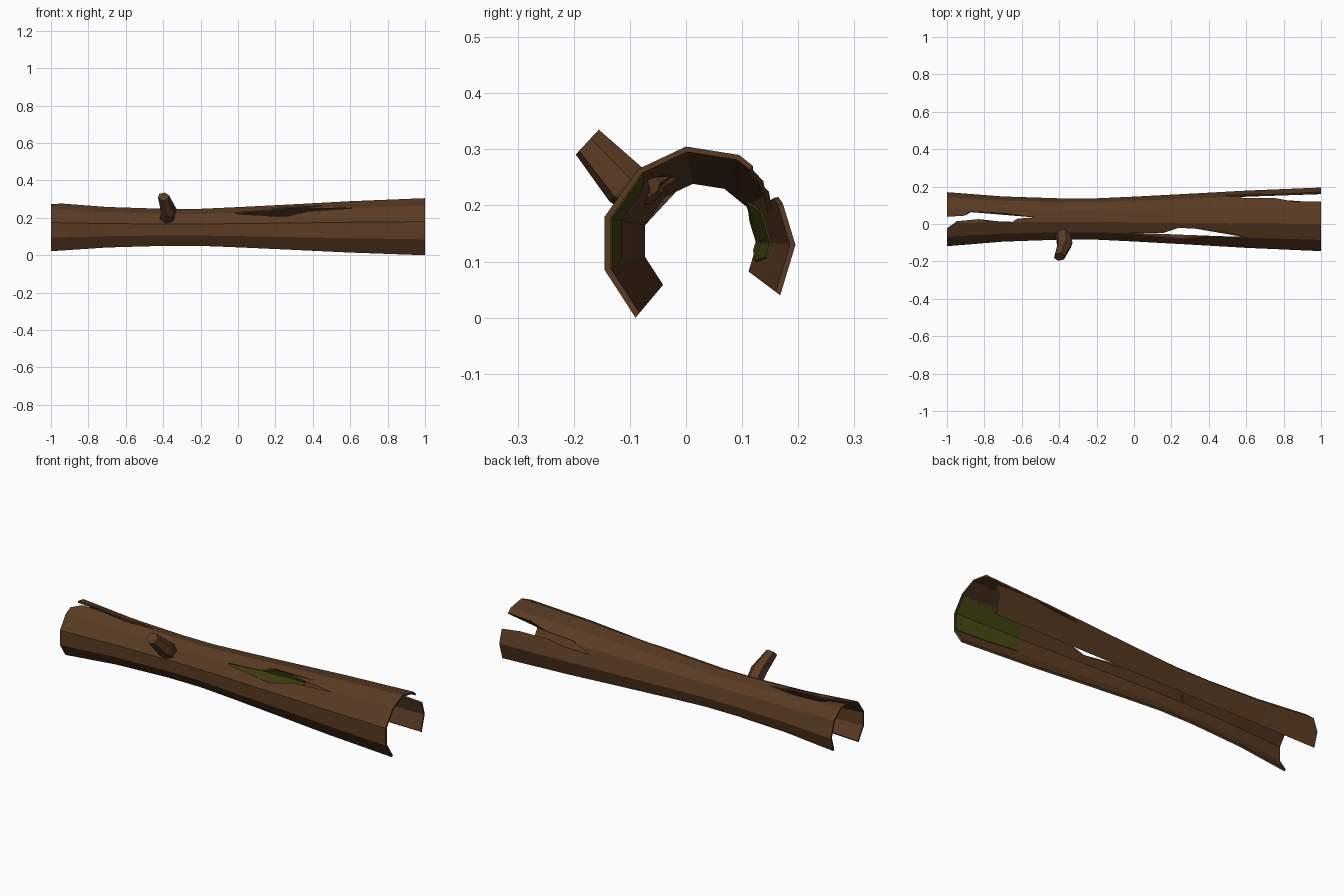
import bpy, bmesh, math
from mathutils import Vector

if "Cube" in bpy.data.objects:
    bpy.data.objects.remove(bpy.data.objects["Cube"])

CY, CZ = 0.03, 0.143            # axis the log swells around
PROFILE = [(-.09, 0), (-.145, .085), (-.145, .18), (-.085, .265), (0, .305),
           (.095, .29), (.163, .235), (.195, .13), (.168, .04)]
SWELL = [(-1, .85), (-.7, .71), (-.4, .65), (-.2, .65), (0, .705),
         (.3, .80), (.6, .90), (1, 1)]


def material(name, color):
    m = bpy.data.materials.new(name)
    m.diffuse_color = (*color, 1)
    m.use_nodes = True
    m.node_tree.nodes["Principled BSDF"].inputs["Base Color"].default_value = m.diffuse_color
    return m


bark = material("bark", (.10, .044, .017))
moss = material("moss", (.06, .06, .006))


def swell(x):
    for (x0, s0), (x1, s1) in zip(SWELL, SWELL[1:]):
        if x <= x1:
            return s0 + (s1 - s0) * (x - x0) / (x1 - x0)
    return 1


def on_log(x, k, inset):
    i = min(int(k), len(PROFILE) - 2)
    a, b = Vector(PROFILE[i]), Vector(PROFILE[i + 1])
    p = a.lerp(b, k - i)
    s = swell(x) - inset
    return (x, CY + (p.x - CY) * s, CZ + (p.y - CZ) * s)


def finish(name, bm, mat=None):
    bmesh.ops.recalc_face_normals(bm, faces=bm.faces)
    me = bpy.data.meshes.new(name)
    bm.to_mesh(me)
    bm.free()
    ob = bpy.data.objects.new(name, me)
    bpy.context.collection.objects.link(ob)
    if mat:
        me.materials.append(mat)
    return ob


def loft(bm, rings):
    rows = [[bm.verts.new(p) for p in r] for r in rings]
    n = len(rows[0])
    for a, b in zip(rows, rows[1:]):
        for i in range(n):
            j = (i + 1) % n
            bm.faces.new((a[i], a[j], b[j], b[i]))
    return rows


def shell(name, stations, outer, inner, mat):
    """Thin wall; each station is (x, list of profile positions)."""
    bm = bmesh.new()
    rows = loft(bm, [[on_log(x, k, outer) for k in ks] +
                     [on_log(x, k, inner) for k in reversed(ks)]
                     for x, ks in stations])
    for r in (rows[0], rows[-1]):
        n = len(r)
        for i in range(n // 2 - 1):
            bm.faces.new((r[i], r[i + 1], r[n - 2 - i], r[n - 1 - i]))
    return finish(name, bm, mat)


def cut_crack(log, outline):
    """Wedge cut along rays from the axis; outline is (x, degrees)."""
    bm = bmesh.new()
    rings = []
    for r in (.04, .32):
        rings.append([(x, CY + r * math.cos(math.radians(a)),
                       CZ + r * math.sin(math.radians(a))) for x, a in outline])
    rows = loft(bm, rings)
    caps = [bm.faces.new(r) for r in rows]
    bmesh.ops.triangulate(bm, faces=caps)
    cutter = finish("crack_cutter", bm)
    cutter.hide_render = True
    mod = log.modifiers.new("crack", 'BOOLEAN')
    mod.operation, mod.solver, mod.object = 'DIFFERENCE', 'EXACT', cutter
    bpy.context.view_layer.objects.active = log
    bpy.ops.object.modifier_apply(modifier=mod.name)
    bpy.data.objects.remove(cutter)


# Hollow log, open underneath
log = shell("hollow_log", [(x, list(range(9))) for x, _ in SWELL], 0, .06, bark)

# Split at the left end, diamond crack in front, split at the right end
cut_crack(log, [(-1.1, 118), (-1, 115), (-.83, 92), (-.65, 100), (-.53, 87),
                (-.87, 73), (-1, 86), (-1.1, 88)])
cut_crack(log, [(-.03, 133), (.25, 151), (.62, 134), (.24, 114)])
cut_crack(log, [(1.1, 23), (1, 23), (.73, 29), (.48, 22), (.76, 43),
                (1, 55), (1.1, 57)])

# Moss patches on the inner wall
shell("moss_front_wall", [(.62, [1.1, 2, 2.7]), (.8, [1, 2, 2.95]),
                          (.995, [1, 2, 3])], .05, .075, moss)
shell("moss_back_wall", [(-.3, [6.4, 7, 7.3]), (0, [5.9, 7, 7.6]),
                         (.3, [6.3, 7, 7.4])], .05, .08, moss)

# Broken branch stub, bent hexagonal tube
bm = bmesh.new()
path = [((-.38, -.045, .195), .042), ((-.37, -.108, .238), .043),
        ((-.398, -.176, .313), .031)]
axis = Vector((0, -.7, .65)).normalized()
side = Vector((1, 0, 0))
up = axis.cross(side)
rows = loft(bm, [[Vector(c) + r * (side * math.cos(i * math.pi / 3 + .3) +
                                   up * math.sin(i * math.pi / 3 + .3))
                  for i in range(6)] for c, r in path])
for r in (rows[0], rows[-1]):
    bm.faces.new(r)
finish("branch_stub", bm, bark)
